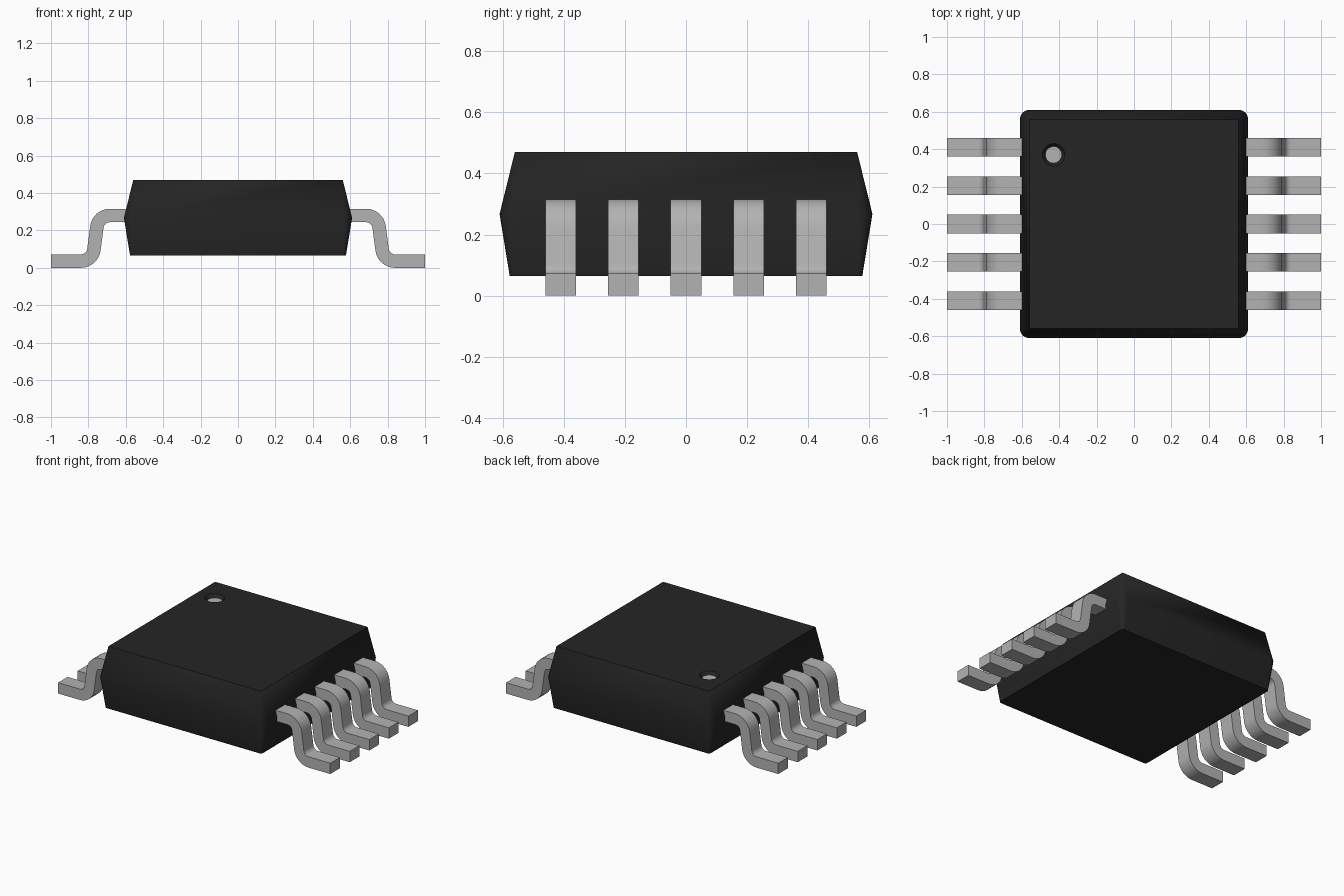
import bpy, bmesh
from math import sin, cos, pi, radians
from mathutils import Vector

cube = bpy.data.objects.get("Cube")
if cube:
    bpy.data.objects.remove(cube, do_unlink=True)


def material(name, value):
    mat = bpy.data.materials.new(name)
    mat.use_nodes = True
    color = (value, value, value, 1)
    mat.diffuse_color = color
    bsdf = mat.node_tree.nodes["Principled BSDF"]
    bsdf.inputs["Base Color"].default_value = color
    bsdf.inputs["Roughness"].default_value = 0.6
    return mat


black = material("black plastic", 0.018)
grey = material("tin grey", 0.45)


def finish(bm, name, mats):
    bmesh.ops.recalc_face_normals(bm, faces=bm.faces)
    mesh = bpy.data.meshes.new(name)
    bm.to_mesh(mesh)
    bm.free()
    obj = bpy.data.objects.new(name, mesh)
    bpy.context.collection.objects.link(obj)
    for m in mats:
        mesh.materials.append(m)
    bpy.ops.object.select_all(action='DESELECT')
    obj.select_set(True)
    bpy.context.view_layer.objects.active = obj
    bpy.ops.object.shade_smooth_by_angle(angle=radians(30))
    return obj


def bridge(bm, a, b):
    n = len(a)
    for i in range(n):
        j = (i + 1) % n
        bm.faces.new((a[i], a[j], b[j], b[i]))


# Body: rounded square at the waist, tapering to sharper squares above and below
def rounded_square(bm, half, r, z, steps=6):
    ring = []
    for k, (sx, sy) in enumerate(((1, 1), (-1, 1), (-1, -1), (1, -1))):
        for i in range(steps + 1):
            a = pi / 2 * (k + i / steps)
            ring.append(bm.verts.new((sx * (half - r) + r * cos(a),
                                      sy * (half - r) + r * sin(a), z)))
    return ring


def circle(bm, x, y, z, r, n=32):
    return [bm.verts.new((x + r * cos(2 * pi * i / n), y + r * sin(2 * pi * i / n), z))
            for i in range(n)]


TOP = 0.47
bm = bmesh.new()
bottom = rounded_square(bm, 0.577, 0.017, 0.065)
waist = rounded_square(bm, 0.61, 0.05, 0.267)
top = rounded_square(bm, 0.56, 0.0, TOP)
bm.faces.new(bottom)
bridge(bm, bottom, waist)
bridge(bm, waist, top)
bmesh.ops.remove_doubles(bm, verts=bm.verts, dist=0.0005)

# Pin-one dimple: sloped wall and a grey floor, sunk into the top face
rim = circle(bm, -0.43, 0.37, TOP, 0.06)
floor = circle(bm, -0.43, 0.37, TOP - 0.02, 0.044)
bridge(bm, rim, floor)
bm.faces.new(floor).material_index = 1
top_edges = [e for e in bm.edges if all(abs(v.co.z - TOP) < 1e-5 for v in e.verts)]
bmesh.ops.triangle_fill(bm, edges=top_edges, use_beauty=True, normal=Vector((0, 0, 1)))
finish(bm, "chip_body", [black, grey])

# Lead centreline as (x, z, direction angle below horizontal)
SLOPE, R, THICK, WIDTH = radians(82), 0.07, 0.072, 0.10
HIGH, LOW = 0.28, THICK / 2
path = [(0.55, HIGH, 0)]
for i in range(9):
    a = SLOPE * i / 8
    path.append((0.685 + R * sin(a), HIGH - R + R * cos(a), a))
for i in range(9):
    a = SLOPE * (1 - i / 8)
    path.append((0.84 - R * sin(a), LOW + R - R * cos(a), a))
path.append((1.0, LOW, 0))


def lead(name, side, y):
    bm = bmesh.new()
    rings = []
    for x, z, a in path:
        dx, dz = sin(a) * THICK / 2, cos(a) * THICK / 2
        rings.append([bm.verts.new((side * (x + s * dx), y + w * WIDTH / 2, z + s * dz))
                      for s, w in ((1, 1), (1, -1), (-1, -1), (-1, 1))])
    for a, b in zip(rings, rings[1:]):
        bridge(bm, a, b)
    bm.faces.new(rings[0])
    bm.faces.new(rings[-1])
    finish(bm, name, [grey])


# Five leads along each side
for side, label in ((1, "left"), (-1, "right")):
    for i in range(5):
        lead(f"{label}_lead_{i + 1}", side, (i - 2) * 0.205)
